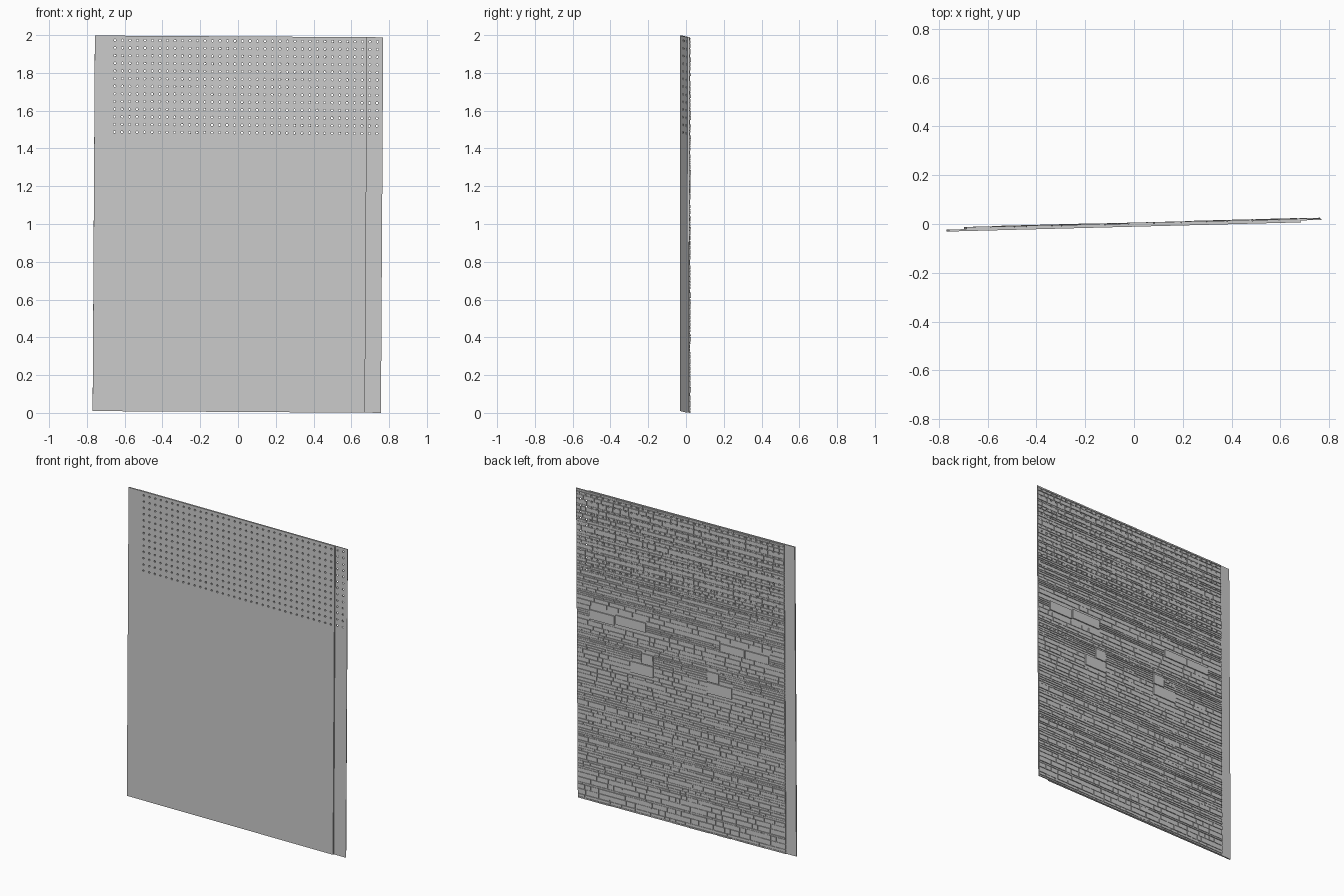
import bpy, bmesh, random
from mathutils import Matrix, Vector

if "Cube" in bpy.data.objects:
    bpy.data.objects.remove(bpy.data.objects["Cube"])
random.seed(7)

HEIGHT = 1.988
LEAN = Matrix.Translation((0.002, -0.003, 0.005)) @ Matrix.Rotation(0.026, 4, 'Z') @ Matrix.Rotation(0.006, 4, 'Y')

grey = bpy.data.materials.new("plain grey")
grey.use_nodes = True
grey.diffuse_color = (0.6, 0.6, 0.6, 1)
grey.node_tree.nodes["Principled BSDF"].inputs["Base Color"].default_value = (0.6, 0.6, 0.6, 1)


def add_box(bm, x0, x1, y0, y1, z0, z1):
    size = Matrix.Diagonal((x1 - x0, y1 - y0, z1 - z0, 1))
    mid = Vector((x0 + x1, y0 + y1, z0 + z1)) / 2
    bmesh.ops.create_cube(bm, size=1, matrix=Matrix.Translation(mid) @ size)


def finish(name, bm):
    mesh = bpy.data.meshes.new(name)
    bm.to_mesh(mesh)
    bm.free()
    mesh.materials.append(grey)
    ob = bpy.data.objects.new(name, mesh)
    ob.matrix_world = LEAN
    bpy.context.collection.objects.link(ob)
    return ob


# Hole cutter: a grid of small drill pins
bm = bmesh.new()
for col in range(36):
    for row in range(13):
        place = Matrix.Translation((-0.665 + col * 0.0397, 0, 1.478 + row * 0.0405))
        bmesh.ops.create_cone(bm, cap_ends=True, segments=8, radius1=0.006, radius2=0.006,
                              depth=0.1, matrix=place @ Matrix.Rotation(1.5708, 4, 'X'))
drill = finish("hole_cutter", bm)
drill.hide_render = True
drill.hide_set(True)
drill.display_type = 'WIRE'


def drill_holes(ob):
    cut = ob.modifiers.new("Holes", 'BOOLEAN')
    cut.operation = 'DIFFERENCE'
    cut.solver = 'EXACT'
    cut.object = drill


# Front board, offset sideways from the backing to form a lap joint
bm = bmesh.new()
add_box(bm, -0.772, 0.67, -0.008, 0, 0, HEIGHT)
drill_holes(finish("front_board", bm))

bm = bmesh.new()
add_box(bm, -0.70, 0.755, 0, 0.003, 0, HEIGHT)
drill_holes(finish("backing_board", bm))

# Large feature stones: left x, right x, bottom z, top z
big = [(0.49, 0.66, 1.17, 1.23), (0.27, 0.48, 1.18, 1.24), (0.22, 0.38, 0.90, 0.97), (0.22, 0.30, 0.975, 1.04),
       (-0.42, -0.25, 1.19, 1.24), (-0.59, -0.425, 1.19, 1.24), (-0.33, -0.16, 0.90, 0.97), (-0.24, -0.16, 0.975, 1.04)]
GAP = 0.0035
FACE = 0.003


def lay_span(bm, x0, x1, z0, z1, thin):
    """Fill a stretch of one course with stones of random length."""
    x = x0
    while x < x1 - 0.01:
        end = x + random.uniform(0.03, 0.2 if thin else 0.12)
        if x1 - end < 0.03:
            end = x1
        add_box(bm, x, end - GAP, FACE, FACE + random.uniform(0.002, 0.006), z0, z1 - GAP)
        x = end


# Stone cladding in uneven courses, running around the feature stones
bm = bmesh.new()
for x0, x1, z0, z1 in big:
    add_box(bm, x0, x1, FACE, FACE + 0.007, z0, z1)
z = 0.0
while z < HEIGHT - 0.008:
    thin = random.random() < 0.4
    top = z + (random.uniform(0.011, 0.016) if thin else random.uniform(0.018, 0.034))
    if HEIGHT - top < 0.012:
        top = HEIGHT
    x = -0.70
    for b in sorted(b for b in big if b[2] < top and b[3] + GAP > z):
        lay_span(bm, x, b[0], z, top, thin)
        x = max(x, b[1] + GAP)
    lay_span(bm, x, 0.755, z, top, thin)
    z = top
drill_holes(finish("stone_cladding", bm))
